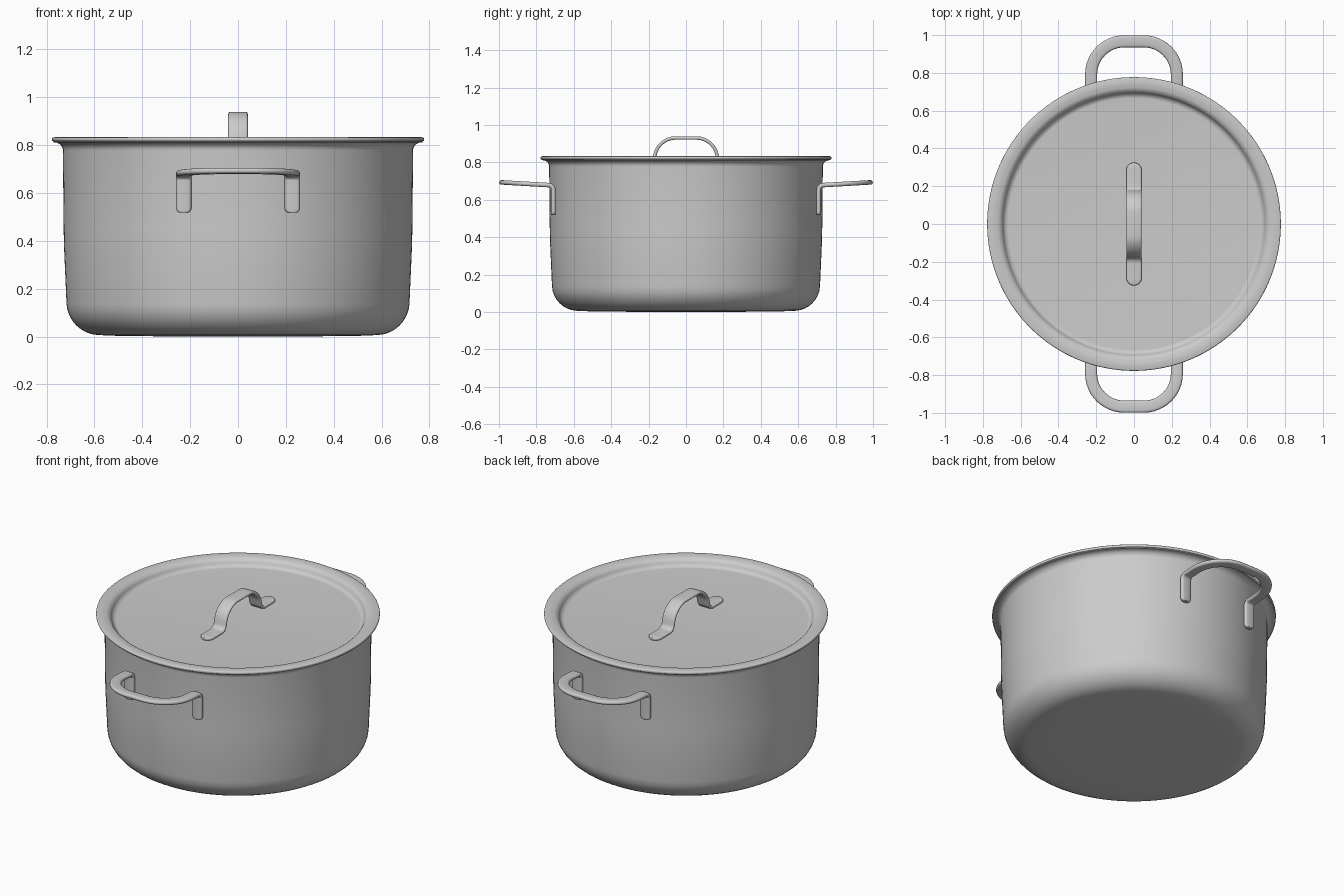
import bpy, bmesh, math
from mathutils import Vector

if "Cube" in bpy.data.objects:
    bpy.data.objects.remove(bpy.data.objects["Cube"])


def rounded(points, trims, steps=8):
    """Polyline with every inner corner replaced by a soft arc."""
    pts = [Vector(p) for p in points]
    out = [pts[0]]
    for i in range(1, len(pts) - 1):
        c, d = pts[i], trims[i - 1]
        a = c + (pts[i - 1] - c).normalized() * d
        b = c + (pts[i + 1] - c).normalized() * d
        h, k = a.lerp(c, 0.55), b.lerp(c, 0.55)
        for s in range(steps + 1):
            t = s / steps
            u = 1 - t
            out.append(a * u**3 + h * 3 * u * u * t + k * 3 * u * t * t + b * t**3)
    out.append(pts[-1])
    return [p for i, p in enumerate(out) if i == 0 or (p - out[i - 1]).length > 1e-4]


def finish(name, bm, angle=40):
    bmesh.ops.remove_doubles(bm, verts=bm.verts, dist=1e-5)
    bmesh.ops.recalc_face_normals(bm, faces=bm.faces)
    me = bpy.data.meshes.new(name)
    bm.to_mesh(me)
    bm.free()
    ob = bpy.data.objects.new(name, me)
    bpy.context.collection.objects.link(ob)
    bpy.ops.object.select_all(action='DESELECT')
    ob.select_set(True)
    bpy.context.view_layer.objects.active = ob
    bpy.ops.object.shade_smooth_by_angle(angle=math.radians(angle))
    return ob


def lathe(name, profile, segments=128):
    bm = bmesh.new()
    vs = [bm.verts.new((p.x, 0, p.z)) for p in profile]
    es = [bm.edges.new(pair) for pair in zip(vs, vs[1:])]
    bmesh.ops.spin(bm, geom=vs + es, cent=(0, 0, 0), axis=(0, 0, 1),
                   angle=math.tau, steps=segments)
    return finish(name, bm)


def strap(name, path, half_w, thick, end_r):
    """Sweep a flat, round-edged strap along a path, with rounded tips."""
    r = thick / 2
    rows = [(p, half_w) for p in path[1:-1]]

    def tip(p, q):
        d = (q - p).normalized()
        angles = [i * math.pi / 12 for i in range(7)]
        return [(p + d * end_r * (1 - math.cos(a)),
                 max(half_w - end_r + end_r * math.sin(a), r)) for a in angles]

    rows = tip(path[0], path[1]) + rows + tip(path[-1], path[-2])[::-1]
    bm = bmesh.new()
    rings, w = [], Vector((1, 0, 0))
    for i, (p, hw) in enumerate(rows):
        t = (rows[min(i + 1, len(rows) - 1)][0] - rows[max(i - 1, 0)][0]).normalized()
        w = (w - t * w.dot(t)).normalized()
        n = t.cross(w)
        ring = []
        for side in (1, -1):
            for k in range(7):
                a = -math.pi / 2 + k * math.pi / 6
                ring.append(bm.verts.new(p + w * side * (hw - r + r * math.cos(a))
                                         + n * side * r * math.sin(a)))
        rings.append(ring)
    for a, b in zip(rings, rings[1:]):
        for j in range(len(a)):
            k = (j + 1) % len(a)
            bm.faces.new((a[j], a[k], b[k], b[j]))
    bm.faces.new(rings[0])
    bm.faces.new(rings[-1])
    return finish(name, bm, 50)


# Hollow pot body with rounded base and flared lip
lathe("pot_body", rounded(
    [(0, 0, 0), (0.48, 0, 0.002), (0.711, 0, 0.012), (0.728, 0, 0.4), (0.732, 0, 0.808),
     (0.772, 0, 0.812), (0.770, 0, 0.819), (0.717, 0, 0.815),
     (0.696, 0, 0.03), (0, 0, 0.018)],
    [0.05, 0.125, 0.05, 0.03, 0.003, 0.003, 0.025, 0.11]))

# Lid with raised rolled rim and sunken centre
lathe("lid", rounded(
    [(0, 0, 0.788), (0.684, 0, 0.788), (0.704, 0, 0.828), (0.745, 0, 0.835),
     (0.778, 0, 0.832), (0.777, 0, 0.816), (0.715, 0, 0.815),
     (0.692, 0, 0.776), (0, 0, 0.776)],
    [0.018, 0.018, 0.01, 0.008, 0.005, 0.015, 0.015]))

# Arched strap handle on the lid, with flat round-ended feet
strap("lid_handle", rounded(
    [(0, -0.325, 0.795), (0, -0.176, 0.795), (0, -0.145, 0.930),
     (0, 0.145, 0.930), (0, 0.176, 0.795), (0, 0.325, 0.795)],
    [0.03, 0.085, 0.085, 0.03]), 0.041, 0.018, 0.04)

# Side loop handle with legs against the wall, mirrored to the back
handle = strap("side_handles", rounded(
    [(0.227, -0.709, 0.518), (0.227, -0.709, 0.677), (0.227, -0.967, 0.692),
     (-0.227, -0.967, 0.692), (-0.227, -0.709, 0.677), (-0.227, -0.709, 0.518)],
    [0.025, 0.175, 0.175, 0.025], 12), 0.032, 0.024, 0.018)
mirror = handle.modifiers.new("mirror_back", 'MIRROR')
mirror.use_axis = (False, True, False)
